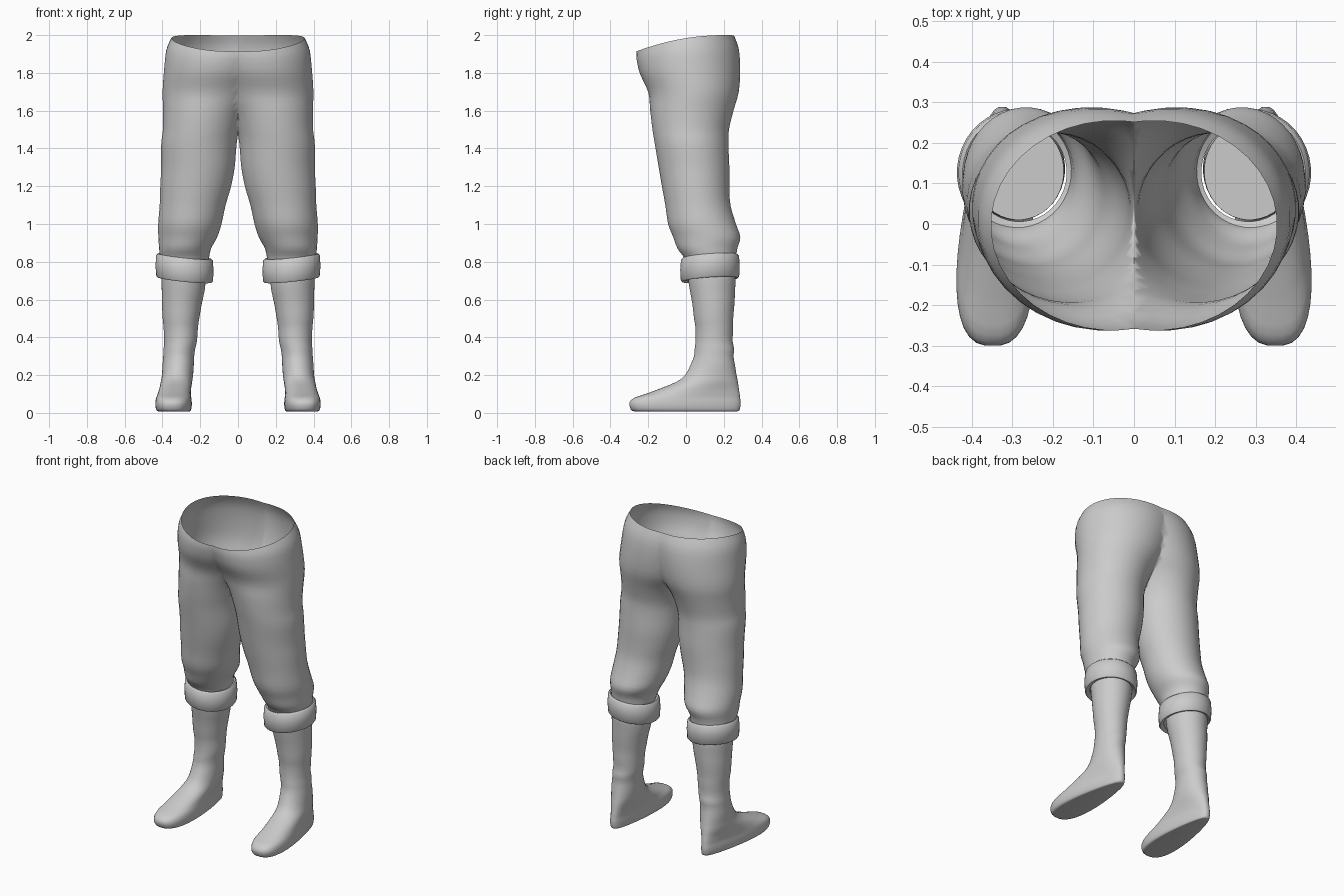
import bpy, bmesh, math

if "Cube" in bpy.data.objects:
    bpy.data.objects.remove(bpy.data.objects["Cube"])

N = 40  # points round each section

grey = bpy.data.materials.new("light grey cloth")
grey.diffuse_color = (0.6, 0.6, 0.6, 1)
grey.use_nodes = True
grey.node_tree.nodes["Principled BSDF"].inputs["Base Color"].default_value = grey.diffuse_color


def smooth_rows(rows, steps):
    """Catmull-Rom interpolation between section rows."""
    out = []
    for i in range(len(rows) - 1):
        p = [rows[max(i - 1, 0)], rows[i], rows[i + 1], rows[min(i + 2, len(rows) - 1)]]
        for s in range(steps):
            t = s / steps
            out.append([0.5 * (2 * b + (c - a) * t + (2 * a - 5 * b + 4 * c - d) * t * t
                               + (3 * b - a - 3 * c + d) * t ** 3) for a, b, c, d in zip(*p)])
    return out + [list(rows[-1])]


def loft(name, rings, cap_first=False, cap_last=False, closed=False):
    """Skin a stack of rings, open the shared middle plane and mirror it."""
    bm = bmesh.new()
    vs = [[bm.verts.new(p) for p in ring] for ring in rings]
    pairs = list(zip(vs, vs[1:])) + ([(vs[-1], vs[0])] if closed else [])
    for a, b in pairs:
        for i in range(N):
            j = (i + 1) % N
            bm.faces.new((a[i], a[j], b[j], b[i]))
    if cap_first:
        bm.faces.new(vs[0])
    if cap_last:
        bm.faces.new(vs[-1])
    bmesh.ops.delete(bm, geom=[f for f in bm.faces if all(v.co.x < 1e-5 for v in f.verts)],
                     context='FACES')
    bmesh.ops.remove_doubles(bm, verts=bm.verts, dist=1e-5)
    bmesh.ops.recalc_face_normals(bm, faces=bm.faces)
    me = bpy.data.meshes.new(name)
    bm.to_mesh(me)
    bm.free()
    me.materials.append(grey)
    ob = bpy.data.objects.new(name, me)
    bpy.context.collection.objects.link(ob)
    mod = ob.modifiers.new("mirror", 'MIRROR')
    mod.use_clip = True
    mod.merge_threshold = 0.0005
    bpy.context.view_layer.objects.active = ob
    ob.select_set(True)
    bpy.ops.object.shade_smooth_by_angle(angle=math.radians(50))
    ob.select_set(False)
    return ob


def angles():
    return [(i + 0.5) * 2 * math.pi / N for i in range(N)]


def trouser_ring(row):
    """Oval section, cut off where it would cross the middle plane."""
    z, cx, rx, yf, yb = row
    cy, ry = (yf + yb) / 2, (yb - yf) / 2
    ring = []
    for a in angles():
        x, y = cx + rx * math.cos(a), cy + ry * math.sin(a)
        if x < 0:
            x = 0
            y = cy + math.copysign(ry * math.sqrt(max(0, 1 - (cx / rx) ** 2)), math.sin(a))
        # waistline dips towards the front, fading out below the hips
        dip = 0.085 * min(1, max(0, (z - 1.6) / 0.4)) ** 2
        ring.append((x, y, z - dip * ((0.2 - y) / 0.46) ** 2))
    return ring


# Trousers: height, centre x, half width, front y, back y
trousers = [
    (2.0, .05, .303, -.262, .255), (1.93, .075, .305, -.262, .28),
    (1.82, .105, .287, -.245, .288), (1.7, .14, .26, -.20, .28),
    (1.6, .175, .222, -.19, .252), (1.5, .195, .203, -.178, .228),
    (1.42, .207, .2, -.165, .225), (1.3, .212, .195, -.145, .23),
    (1.2, .224, .188, -.128, .23), (1.1, .24, .175, -.11, .236),
    (1.0, .255, .168, -.095, .265), (.93, .266, .156, -.068, .288),
    (.87, .28, .138, -.045, .272), (.82, .283, .13, -.01, .265), (.77, .283, .122, .0, .255)]
loft("trousers", [trouser_ring(r) for r in smooth_rows(trousers, 3)])

# Rolled cuffs below the knees: radius offset and height of the band profile
band = [(-.03, -.055), (-.008, -.064), (-.001, -.055), (.002, 0), (-.002, .052),
        (-.012, .062), (-.035, .05)]
cuff = []
for dr, dz in band:
    ring = []
    for a in angles():
        x, y = (.152 + dr) * math.cos(a), (.156 + dr) * math.sin(a)
        ring.append((.283 + x, .127 + y, .768 + dz + .1 * x + .07 * y))
    cuff.append(ring)
loft("cuffs", cuff, closed=True)


def boot_ring(row):
    """Oval section, wider at the ball of the foot than at the heel."""
    z, cx, rx, yf, yb, taper = row
    cy, ry = (yf + yb) / 2, (yb - yf) / 2
    ring = []
    for a in angles():
        c, s = math.cos(a), math.sin(a)
        c = math.copysign(abs(c) ** (1 - .25 * taper), c)
        x = cx + rx * c * (1 - .32 * taper * (s + .35)) - .012 * taper * s
        ring.append((x, cy + ry * s, z))
    return ring


# Boots: height, centre x, half width, front y, back y, foot shaping
boots = [
    (.008, .335, .085, -.27, .27, 1), (.012, .336, .094, -.288, .283, 1),
    (.03, .337, .1, -.298, .288, 1), (.055, .337, .101, -.3, .29, 1),
    (.08, .336, .097, -.275, .287, 1), (.1, .334, .092, -.215, .285, .9),
    (.13, .33, .088, -.135, .28, .7), (.165, .325, .086, -.05, .275, .4),
    (.2, .32, .084, -.005, .268, .2), (.25, .317, .083, .022, .26, 0),
    (.3, .314, .082, .042, .252, 0), (.34, .31, .084, .046, .255, 0),
    (.38, .304, .087, .05, .247, 0), (.45, .303, .091, .05, .25, 0),
    (.5, .302, .097, .042, .25, 0), (.58, .297, .106, .033, .257, 0),
    (.65, .29, .114, .02, .26, 0), (.72, .288, .118, .01, .263, 0),
    (.8, .285, .112, .01, .25, 0)]
loft("boots", [boot_ring(r) for r in smooth_rows(boots, 2)], cap_first=True, cap_last=True)
